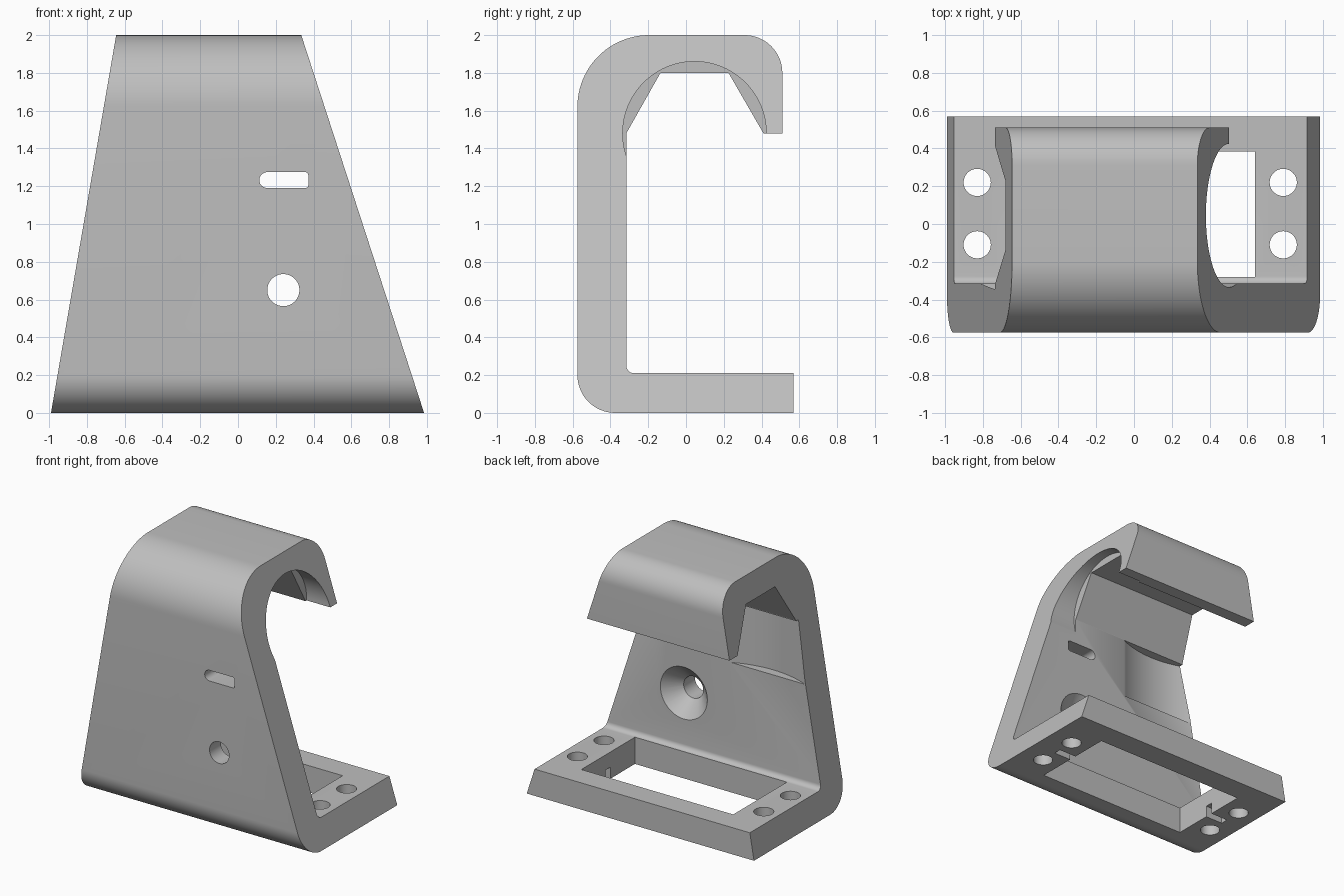
import bpy, bmesh, math
from mathutils import Matrix, Vector

if "Cube" in bpy.data.objects:
    bpy.data.objects.remove(bpy.data.objects["Cube"])

grey = bpy.data.materials.new("light_grey")
grey.diffuse_color = (0.52, 0.52, 0.52, 1)
grey.use_nodes = True
grey.node_tree.nodes["Principled BSDF"].inputs["Base Color"].default_value = grey.diffuse_color


def make_object(name, bm):
    bmesh.ops.recalc_face_normals(bm, faces=bm.faces[:])
    mesh = bpy.data.meshes.new(name)
    bm.to_mesh(mesh)
    bm.free()
    mesh.materials.append(grey)
    obj = bpy.data.objects.new(name, mesh)
    bpy.context.collection.objects.link(obj)
    return obj


def loft(name, ring_a, ring_b):
    """Closed solid between two matching outlines."""
    bm = bmesh.new()
    a = [bm.verts.new(p) for p in ring_a]
    b = [bm.verts.new(p) for p in ring_b]
    bm.faces.new(a)
    bm.faces.new(b[::-1])
    for i in range(len(a)):
        j = (i + 1) % len(a)
        bm.faces.new((a[i], b[i], b[j], a[j]))
    return make_object(name, bm)


def arc(cu, cv, r, start, end, n=16):
    return [(cu + r * math.cos(math.radians(start + (end - start) * i / n)),
             cv + r * math.sin(math.radians(start + (end - start) * i / n)))
            for i in range(n + 1)]


def cone(name, r1, r2, start, end, n=64):
    """Round cutter from start to end."""
    start, end = Vector(start), Vector(end)
    axis = end - start
    bm = bmesh.new()
    rot = axis.to_track_quat('Z', 'Y').to_matrix().to_4x4()
    bmesh.ops.create_cone(bm, cap_ends=True, segments=n, radius1=r1, radius2=r2,
                          depth=axis.length,
                          matrix=Matrix.Translation((start + end) / 2) @ rot)
    return make_object(name, bm)


def box(name, x0, x1, y0, y1, z0, z1):
    ring = [(x0, y0), (x1, y0), (x1, y1), (x0, y1)]
    return loft(name, [(x, y, z0) for x, y in ring], [(x, y, z1) for x, y in ring])


# Hook bracket: side profile (y, z) stretched between two sloping ends
profile = (arc(-0.375, 0.2, 0.2, 270, 180)
           + arc(-0.195, 1.62, 0.38, 180, 90, 24)
           + arc(0.31, 1.8, 0.2, 90, 0)
           + [(0.51, 1.48), (0.41, 1.48), (0.225, 1.8), (-0.135, 1.8), (-0.316, 1.48)]
           + arc(-0.276, 0.25, 0.04, 180, 270, 8)
           + [(0.57, 0.21), (0.57, 0.0)])
bracket = loft("hook_bracket",
               [(-0.99 + 0.1725 * z, y, z) for y, z in profile],
               [(0.985 - 0.325 * z, y, z) for y, z in profile])

cutters = []

# Round seat in the right end of the hook
cutters.append(cone("round_seat_cutter", 0.38, 0.38, (0.30, 0.045, 1.48), (1.3, 0.045, 1.48), 96))

# Shallow hollow in the inner wall, near the left end
cutters.append(cone("wall_hollow_cutter", 0.77, 0.77, (-0.49, 0.384, 1.0), (-0.49, 0.384, 1.475), 128))

# Countersunk screw hole
cutters.append(cone("screw_hole_cutter", 0.085, 0.085, (0.24, -0.8, 0.65), (0.24, 0.0, 0.65)))
cutters.append(cone("countersink_cutter", 0.08, 0.21, (0.24, -0.44, 0.65), (0.24, -0.31, 0.65)))

# Cable slot in the front wall
slot = (arc(0.155, 1.2325, 0.042, 270, 90, 20)
        + arc(0.357, 1.2595, 0.015, 90, 0, 6)
        + arc(0.357, 1.2055, 0.015, 0, -90, 6))
cutters.append(loft("slot_cutter", [(x, -0.8, z) for x, z in slot],
                    [(x, -0.1, z) for x, z in slot]))

# Window in the base plate
cutters.append(box("window_cutter", -0.68, 0.64, -0.28, 0.385, -0.1, 0.4))

# Base holes and the small notches between them
for x, inner in ((-0.83, -0.67), (0.79, 0.63)):
    for y in (0.22, -0.11):
        cutters.append(cone("base_hole_cutter", 0.072, 0.072, (x, y, -0.1), (x, y, 0.4), 40))
    cutters.append(box("notch_cutter", min(x, inner), max(x, inner), 0.025, 0.085, -0.1, 0.09))

bpy.context.view_layer.objects.active = bracket
bracket.select_set(True)
for c in cutters:
    mod = bracket.modifiers.new(c.name, 'BOOLEAN')
    mod.operation = 'DIFFERENCE'
    mod.solver = 'EXACT'
    mod.object = c
    bpy.ops.object.modifier_apply(modifier=mod.name)
for c in cutters:
    bpy.data.objects.remove(c, do_unlink=True)

bpy.ops.object.shade_smooth_by_angle(angle=math.radians(25))
